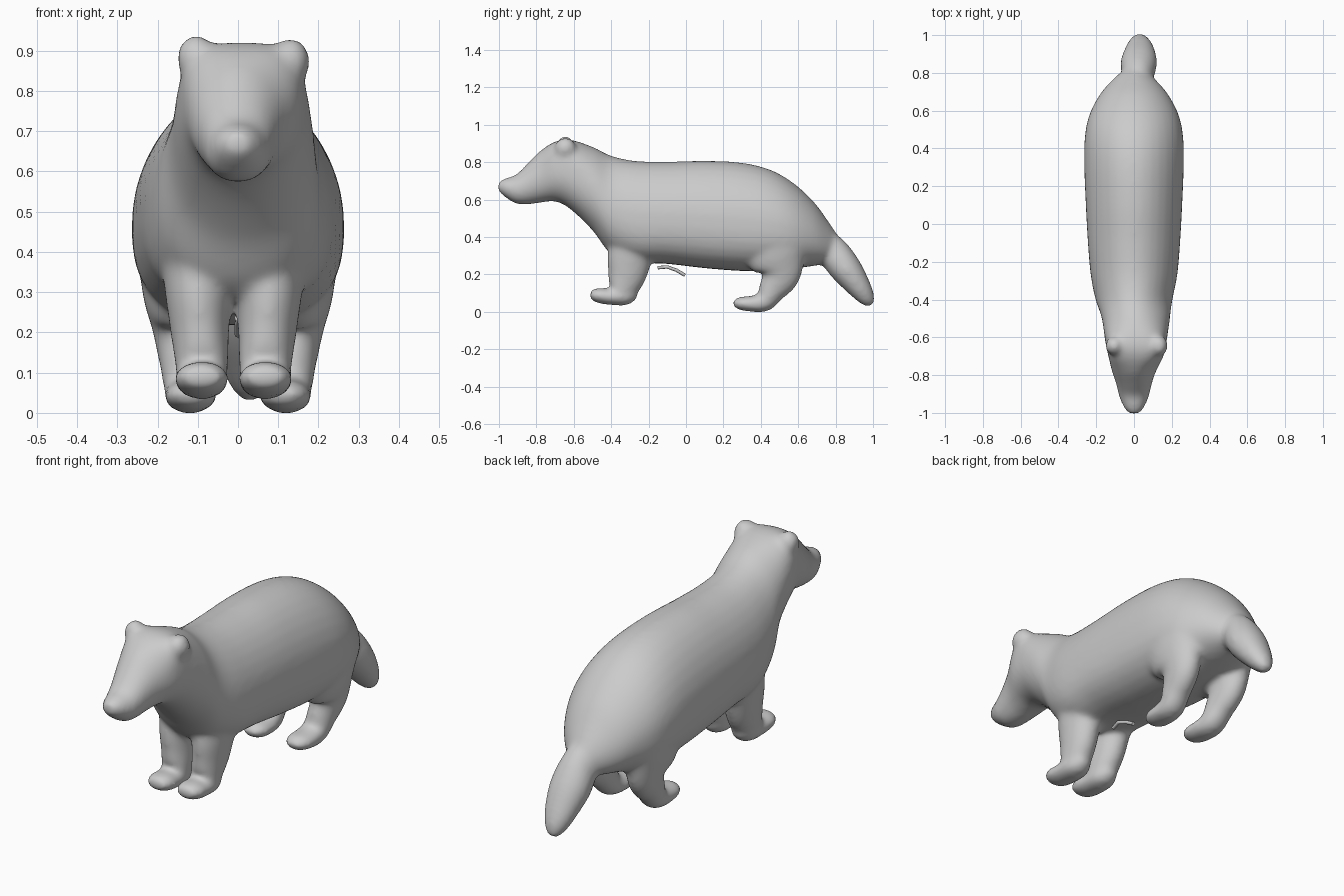
import bpy
import bmesh
import math
from mathutils import Vector

if "Cube" in bpy.data.objects:
    bpy.data.objects.remove(bpy.data.objects["Cube"])

fur = bpy.data.materials.new("grey_fur")
fur.use_nodes = True
GREY = (0.6, 0.6, 0.6, 1)
fur.diffuse_color = GREY
fur.node_tree.nodes["Principled BSDF"].inputs["Base Color"].default_value = GREY


def spline(rows, steps=6):
    """Smoothly resample rows of numbers."""
    rows = [Vector(r) for r in rows]
    out = []
    for i in range(len(rows) - 1):
        p0, p1, p2 = rows[max(i - 1, 0)], rows[i], rows[i + 1]
        p3 = rows[min(i + 2, len(rows) - 1)]
        for k in range(steps):
            t = k / steps
            out.append(p1 + (p2 - p0) * (t / 2)
                       + (p0 * 2 - p1 * 5 + p2 * 4 - p3) * (t * t / 2)
                       + (p1 * 3 - p0 - p2 * 3 + p3) * (t ** 3 / 2))
    return out + [rows[-1]]


def loft(bm, rows, upright=False, sides=32):
    """Skin rings; a row is x, y, z, half width, half thickness, and optionally
    the upper and lower roundness and how far the ring narrows upward."""
    pts = spline([(*r, 1, 1, 0)[:8] for r in rows])
    rings = []
    for i, (x, y, z, wide, thick, upper, lower, egg) in enumerate(pts):
        tangent = pts[min(i + 1, len(pts) - 1)] - pts[max(i - 1, 0)]
        tangent = Vector((0, tangent[1], tangent[2])).normalized()
        up = Vector((0, 0, 1)) if upright else Vector((1, 0, 0)).cross(tangent)
        ring = []
        for k in range(sides):
            a = math.tau * k / sides
            c, s = math.cos(a), math.sin(a)
            power = upper if s > 0 else lower
            c = math.copysign(abs(c) ** power, c) * (1 - egg * s)
            s = math.copysign(abs(s) ** power, s)
            ring.append(bm.verts.new(Vector((x + c * wide, y, z)) + up * (s * thick)))
        rings.append(ring)
    for r, q in zip(rings, rings[1:]):
        for k in range(sides):
            n = (k + 1) % sides
            bm.faces.new((r[k], r[n], q[n], q[k]))
    bm.faces.new(rings[0][::-1])
    bm.faces.new(rings[-1])


def blob(bm, centre, radii):
    made = bmesh.ops.create_uvsphere(bm, u_segments=24, v_segments=16, radius=1)["verts"]
    for v in made:
        v.co = Vector(centre) + Vector([a * b for a, b in zip(v.co, radii)])


bm = bmesh.new()

# Trunk, neck and head: y, top, bottom, half width
trunk = [(-1.004, .695, .645, .03), (-.97, .713, .615, .055), (-.91, .733, .578, .08),
         (-.85, .79, .573, .094), (-.78, .86, .583, .117), (-.70, .91, .59, .146),
         (-.62, .92, .55, .163), (-.5, .883, .435, .181), (-.4, .835, .308, .203),
         (-.27, .807, .265, .228), (-.1, .802, .256, .243), (.1, .808, .233, .254),
         (.3, .797, .218, .262), (.45, .76, .22, .26), (.57, .692, .23, .238),
         (.68, .592, .245, .184), (.76, .485, .262, .118), (.82, .395, .288, .05)]
loft(bm, [(.01 if -.75 < y < -.45 else 0, y, (t + b) / 2, w, (t - b) / 2,
           .68 if -.75 < y < -.55 else 1, .82 if -.35 < y < .6 else .95,
           .1 if y > -.45 else 0)
          for y, t, b, w in trunk], upright=True)

# Ears at the upper corners of the head
blob(bm, (-.104, -.645, .882), (.05, .05, .058))
blob(bm, (.13, -.645, .873), (.05, .058, .06))

# Front legs with forward paws
for x, side in ((-.09, -1), (.068, 1)):
    loft(bm, [(x + side * .03, -.25, .5, .05, .07), (x + side * .02, -.28, .4, .08, .115),
              (x + side * .01, -.3, .3, .082, .12), (x + side * .005, -.315, .2, .073, .105),
              (x, -.345, .12, .066, .08), (x, -.375, .085, .06, .045)])
    loft(bm, [(x, -.265, .095, .03, .025), (x, -.32, .085, .062, .05),
              (x, -.4, .08, .067, .044), (x, -.47, .088, .067, .041),
              (x, -.513, .09, .042, .024)])

# Hind legs with thighs and long feet
for side in (-1, 1):
    loft(bm, [(side * .12, .46, .5, .06, .09), (side * .145, .47, .4, .095, .15),
              (side * .148, .485, .3, .09, .165), (side * .14, .505, .2, .072, .11),
              (side * .13, .46, .115, .064, .075), (side * .122, .42, .055, .063, .055),
              (side * .118, .35, .043, .066, .043), (side * .115, .29, .045, .06, .036),
              (side * .115, .253, .043, .032, .02)])

# Tail
loft(bm, [(.01, .66, .42, .05, .06), (.02, .77, .335, .08, .085),
          (.025, .85, .235, .097, .086), (.03, .92, .14, .079, .067),
          (.03, .965, .075, .054, .047), (.03, .992, .036, .024, .022)])

bmesh.ops.recalc_face_normals(bm, faces=bm.faces)
mesh = bpy.data.meshes.new("body")
bm.to_mesh(mesh)
bm.free()
body = bpy.data.objects.new("body", mesh)
bpy.context.collection.objects.link(body)
mesh.materials.append(fur)

# Blend all parts into one soft skin
remesh = body.modifiers.new("Blend", "REMESH")
remesh.mode = "VOXEL"
remesh.voxel_size = 0.011
remesh.use_smooth_shade = True
soften = body.modifiers.new("Soften", "SMOOTH")
soften.factor = 0.5
soften.iterations = 22

# Thin tuft hanging under the belly
curve = bpy.data.curves.new("belly_tuft", "CURVE")
curve.dimensions = "3D"
curve.bevel_depth = 0.009
curve.bevel_resolution = 2
curve.use_fill_caps = True
path = [(0, -.15, .236), (.01, -.1, .24), (0, -.05, .222), (0, -.005, .195)]
line = curve.splines.new("POLY")
line.points.add(len(path) - 1)
for point, co in zip(line.points, path):
    point.co = (*co, 1)
curve.materials.append(fur)
tuft = bpy.data.objects.new("belly_tuft", curve)
bpy.context.collection.objects.link(tuft)
